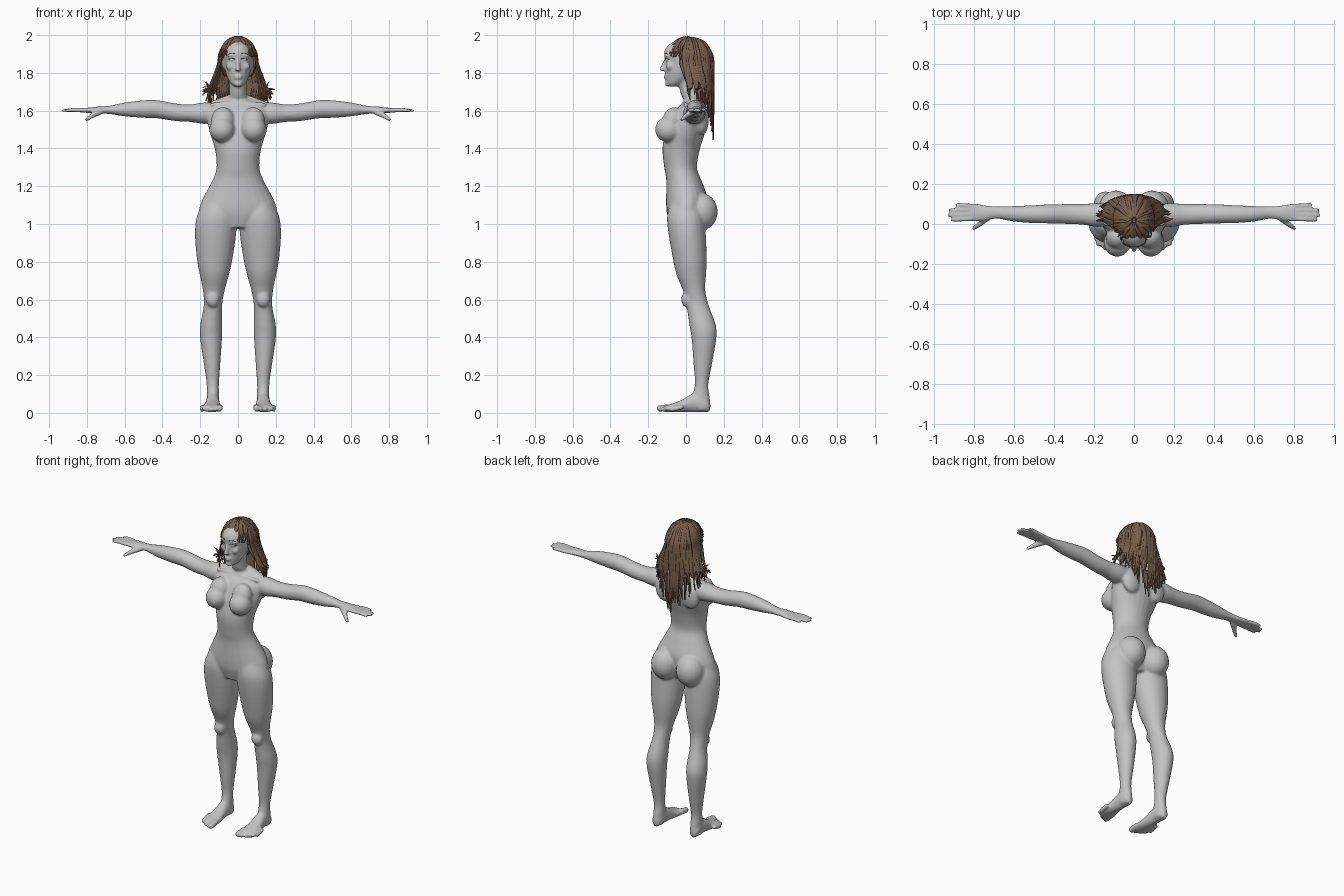
import bpy, bmesh, math, random
from mathutils import Vector, Matrix

if "Cube" in bpy.data.objects:
    bpy.data.objects.remove(bpy.data.objects["Cube"])
random.seed(4)


def material(name, color):
    m = bpy.data.materials.new(name)
    m.use_nodes = True
    m.diffuse_color = color
    bsdf = m.node_tree.nodes["Principled BSDF"]
    bsdf.inputs["Base Color"].default_value = color
    bsdf.inputs["Roughness"].default_value = 0.7
    return m


def finish(bm, name, mat):
    bmesh.ops.recalc_face_normals(bm, faces=bm.faces)
    mesh = bpy.data.meshes.new(name)
    for f in bm.faces:
        f.smooth = True
    bm.to_mesh(mesh)
    bm.free()
    mesh.materials.append(mat)
    obj = bpy.data.objects.new(name, mesh)
    bpy.context.collection.objects.link(obj)
    return obj


def spline(rows, steps=4):
    """Smoothly interpolate rows of numbers."""
    rows = [Vector(r) for r in rows]
    out = []
    for i in range(len(rows) - 1):
        a, b = rows[max(i - 1, 0)], rows[i]
        c, d = rows[i + 1], rows[min(i + 2, len(rows) - 1)]
        for k in range(steps):
            t = k / steps
            out.append(b + (c - a) * (t / 2) + (a * 2 - b * 5 + c * 4 - d) * (t * t / 2)
                       + (b * 3 - a - c * 3 + d) * (t ** 3 / 2))
    return out + [rows[-1]]


def tube(bm, rings, sides=24):
    """Closed skin through (centre, half axis, half axis) rings."""
    angles = [2 * math.pi * k / sides for k in range(sides)]
    loops = [[bm.verts.new(c + u * math.cos(t) + v * math.sin(t)) for t in angles] for c, u, v in rings]
    for p, q in zip(loops, loops[1:]):
        for k in range(sides):
            n = (k + 1) % sides
            bm.faces.new((p[k], p[n], q[n], q[k]))
    bm.faces.new(reversed(loops[0]))
    bm.faces.new(loops[-1])


def column(bm, rows, side=1):
    """Rows: z, x from, x to, y front, y back."""
    tube(bm, [(Vector((side * (a + b) / 2, (f + k) / 2, z)), Vector(((b - a) / 2, 0, 0)),
               Vector((0, (k - f) / 2, 0))) for z, a, b, f, k in spline(rows)])


def ball(bm, center, radii, tilt=0, sides=20, rows=12):
    turn = Matrix.Rotation(tilt, 3, "X")
    x, y, z = (turn @ Vector(axis) * r for axis, r in zip(((1, 0, 0), (0, 1, 0), (0, 0, 1)), radii))
    lats = [math.pi * (.01 + .98 * k / rows) for k in range(rows + 1)]
    tube(bm, [(Vector(center) - z * math.cos(t), x * math.sin(t), y * math.sin(t)) for t in lats], sides)


def limb(bm, points, radii):
    """Round tapered rod with domed ends."""
    pts = [Vector(p) for p in points]
    axis = (pts[-1] - pts[0]).normalized()
    u = axis.orthogonal().normalized()
    v = axis.cross(u)
    tube(bm, [(p, u * r, v * r) for p, r in zip(pts, radii)], 12)
    for p, r in zip(pts, radii):
        ball(bm, p, (r, r, r), sides=12, rows=6)


skin = material("grey skin", (0.55, 0.55, 0.55, 1))
brown = material("brown hair", (0.19, 0.115, 0.075, 1))
dark = material("dark lashes", (0.10, 0.07, 0.05, 1))

# Torso, neck and head
body = bmesh.new()
torso = [(.98, .1, -.08, .07), (1.05, .2, -.1, .1), (1.1, .2, -.105, .11), (1.155, .176, -.105, .11),
         (1.235, .134, -.105, .08), (1.3, .113, -.115, .058), (1.395, .122, -.125, .073),
         (1.48, .148, -.11, .1), (1.54, .16, -.09, .115), (1.6, .16, -.06, .112),
         (1.635, .13, -.025, .1), (1.66, .07, -.005, .085)]
neck = [(1.6, .08, -.03, .1), (1.65, .056, -.012, .082), (1.69, .045, -.028, .065), (1.78, .046, -.05, .06)]
head = [(1.727, .018, -.096, -.05), (1.74, .036, -.105, -.02), (1.77, .054, -.108, .03),
        (1.81, .068, -.11, .075), (1.86, .076, -.11, .1), (1.91, .078, -.116, .1),
        (1.95, .06, -.09, .08), (1.975, .025, -.04, .03)]
for part in (torso, neck, head):
    column(body, [(z, -w, w, f, b) for z, w, f, b in part])

# Nose, lips and chin
limb(body, [(0, -.108, 1.875), (0, -.13, 1.818)], [.007, .011])
for z in (1.784, 1.773):
    ball(body, (0, -.108, z), (.021, .011, .006))
ball(body, (0, -.098, 1.742), (.022, .014, .014))

for s in (1, -1):
    # Brow ridge, eye, cheek, nostril and ear
    ball(body, (s * .034, -.097, 1.892), (.026, .015, .007))
    ball(body, (s * .033, -.094, 1.87), (.017, .013, .009))
    ball(body, (s * .04, -.085, 1.835), (.024, .02, .022))
    ball(body, (s * .01, -.118, 1.817), (.008, .01, .007))
    ball(body, (s * .078, -.005, 1.85), (.008, .017, .028))
    # Chest, seat, shoulder blade, shoulder and collarbone
    ball(body, (s * .084, -.092, 1.5), (.068, .072, .068))
    ball(body, (s * .08, -.07, 1.55), (.062, .055, .07), -.35)
    ball(body, (s * .09, .078, 1.065), (.087, .09, .1))
    ball(body, (s * .09, .085, 1.55), (.065, .035, .08))
    limb(body, [(s * .03, .05, 1.655), (s * .15, .045, 1.605)], [.035, .04])
    limb(body, [(s * .015, -.012, 1.645), (s * .14, -.002, 1.632)], [.009, .01])
    # Leg and kneecap
    column(body, [(1.12, .03, .18, -.08, .08), (1.04, .006, .218, -.1, .1), (.945, .01, .228, -.092, .105),
                  (.81, .03, .217, -.068, .11), (.73, .048, .202, -.05, .106), (.65, .07, .186, -.017, .102),
                  (.57, .084, .181, .002, .12), (.465, .083, .2, .018, .158), (.39, .085, .2, .03, .16),
                  (.255, .094, .18, .04, .137), (.15, .101, .166, .047, .118), (.08, .1, .166, .03, .126),
                  (.03, .1, .167, .03, .13), (.012, .108, .16, .05, .122)], s)
    ball(body, (s * .134, .005, .6), (.036, .03, .042))
    # Foot, lofted from heel to ball, and toes
    foot = [(.125, .115, .155, .05), (.1, .1, .167, .09), (.04, .098, .17, .1), (-.02, .092, .178, .066),
            (-.07, .083, .192, .047), (-.11, .084, .19, .035)]
    tube(body, [(Vector((s * (a + b) / 2, y, .004 + h / 2)), Vector(((b - a) / 2, 0, 0)),
                 Vector((0, 0, h / 2))) for y, a, b, h in spline(foot)])
    for k in range(5):
        x, y, r = .098 + .023 * k, -.138 + .004 * k * k, .018 if k == 0 else .0125
        limb(body, [(s * x, y + .05, .03), (s * x, y, .006 + r)], [r, r])
    # Arm, from shoulder to palm
    arm = [(.1, 1.535, 1.635, 0, .1), (.18, 1.53, 1.643, -.015, .105), (.25, 1.54, 1.633, -.004, .1),
           (.33, 1.545, 1.638, 0, .1), (.43, 1.56, 1.656, .003, .098), (.5, 1.562, 1.655, .004, .094),
           (.6, 1.57, 1.643, .012, .09), (.68, 1.582, 1.626, .026, .088), (.74, 1.585, 1.622, .018, .093),
           (.79, 1.588, 1.616, .012, .103), (.83, 1.59, 1.612, .016, .1)]
    tube(body, [(Vector((s * x, (f + b) / 2, (lo + hi) / 2)), Vector((0, (b - f) / 2, 0)),
                 Vector((0, 0, (hi - lo) / 2))) for x, lo, hi, f, b in spline(arm)])
    # Fingers and thumb
    for y0, y1, tip in ((.026, .02, .91), (.048, .044, .926), (.07, .07, .921), (.091, .098, .885)):
        limb(body, [(s * .81, y0, 1.602), (s * .87, (y0 + y1) / 2, 1.604), (s * tip, y1, 1.601)],
             [.012, .0115, .009])
    limb(body, [(s * .73, .035, 1.595), (s * .775, -.002, 1.572), (s * .802, -.022, 1.553)], [.018, .014, .01])

figure = finish(body, "body", skin)
remesh = figure.modifiers.new("blend", "REMESH")
remesh.mode = "VOXEL"
remesh.voxel_size = 0.0075
remesh.use_smooth_shade = True
soften = figure.modifiers.new("soften", "SMOOTH")
soften.factor = 0.5
soften.iterations = 4

# Brows and lash lines
lashes = bmesh.new()
for s in (1, -1):
    for z, y, bend in ((1.9, -.113, .005), (1.873, -.108, .004)):
        line = [(s * (.016 + .009 * k), y + .0011 * k * k, z + bend * math.sin(k * .9)) for k in range(5)]
        tube(lashes, [(Vector(p), Vector((0, .003, 0)), Vector((0, 0, .002))) for p in line], 6)
finish(lashes, "brows_and_lashes", dark)

# Hair cap, open over the face
CROWN = Vector((0, .018, 1.865))
cap = bmesh.new()
ball(cap, CROWN, (.1, .118, .122), sides=24, rows=16)
face_side = [v for v in cap.verts if v.co.z < 1.78 or (v.co.y < -.02 and v.co.z < 1.915)]
bmesh.ops.delete(cap, geom=face_side, context="VERTS")
hair_cap = finish(cap, "hair_cap", brown)
shell = hair_cap.modifiers.new("thickness", "SOLIDIFY")
shell.thickness = 0.006


def on_scalp(turn, lift, grow):
    out = Vector((math.sin(turn) * .1, math.cos(turn) * .12, 0)) * math.cos(lift)
    return CROWN + (out + Vector((0, 0, .124 * math.sin(lift)))) * grow


def lock(bm, path, turn, width):
    """Flat strand, tapered toward its tip."""
    pts = spline(path)
    across = Vector((math.cos(turn), -math.sin(turn), 0))
    out = Vector((math.sin(turn), math.cos(turn), .5)) * .004
    rings = []
    for i, p in enumerate(pts):
        t = i / (len(pts) - 1)
        w = width * (.35 + .65 * min(1, t * 3)) * (1 - 1.7 * max(0, t - .5))
        wave = across * (.003 * math.sin(t * 14 + turn * 9))
        rings.append((p + wave, across * w, out))
    tube(bm, rings, 6)


# Long locks over the back and sides
locks = bmesh.new()
for layer in range(2):
    for i in range(64):
        turn = math.radians(-108 + 216 * i / 63 + random.uniform(-3, 3))
        x, y = math.sin(turn), math.cos(turn)
        side = abs(x) if y > 0 else 1
        back = y ** .6 if y > 0 else max(y, -.05)
        grow = 1 + random.uniform(-.02, .045)
        end = 1.45 + .19 * side ** 1.5 + random.uniform(-.02, .09) + .03 * layer
        spread = (.12 + .07 * side * side) * random.uniform(.75, 1.03)
        low = Vector((x * spread, .025 + .12 * back, end))
        mid = Vector((x * (.12 + .03 * side), .022 + .125 * back, 1.73))
        path = [on_scalp(turn, 1.45, 1.01), on_scalp(turn, .9, grow), on_scalp(turn, .3, grow),
                on_scalp(turn, -.15, grow + .05), mid, mid.lerp(low, .6), low]
        lock(locks, path, turn, random.uniform(.009, .016))
finish(locks, "long_locks", brown)

# Fringe over the forehead
fringe = bmesh.new()
for i in range(30):
    turn = math.radians(112 + 136 * i / 29 + random.uniform(-3, 3))
    grow = random.uniform(1.01, 1.05)
    tip = random.uniform(.22, .36) - .3 * abs(math.sin(turn)) ** 4
    path = [on_scalp(turn, lift, grow) for lift in (1.45, 1.1, .75, .5)]
    path.append(on_scalp(turn + random.uniform(-.15, .15), tip, grow + .04))
    lock(fringe, path, turn, random.uniform(.009, .014))
finish(fringe, "fringe", brown)
